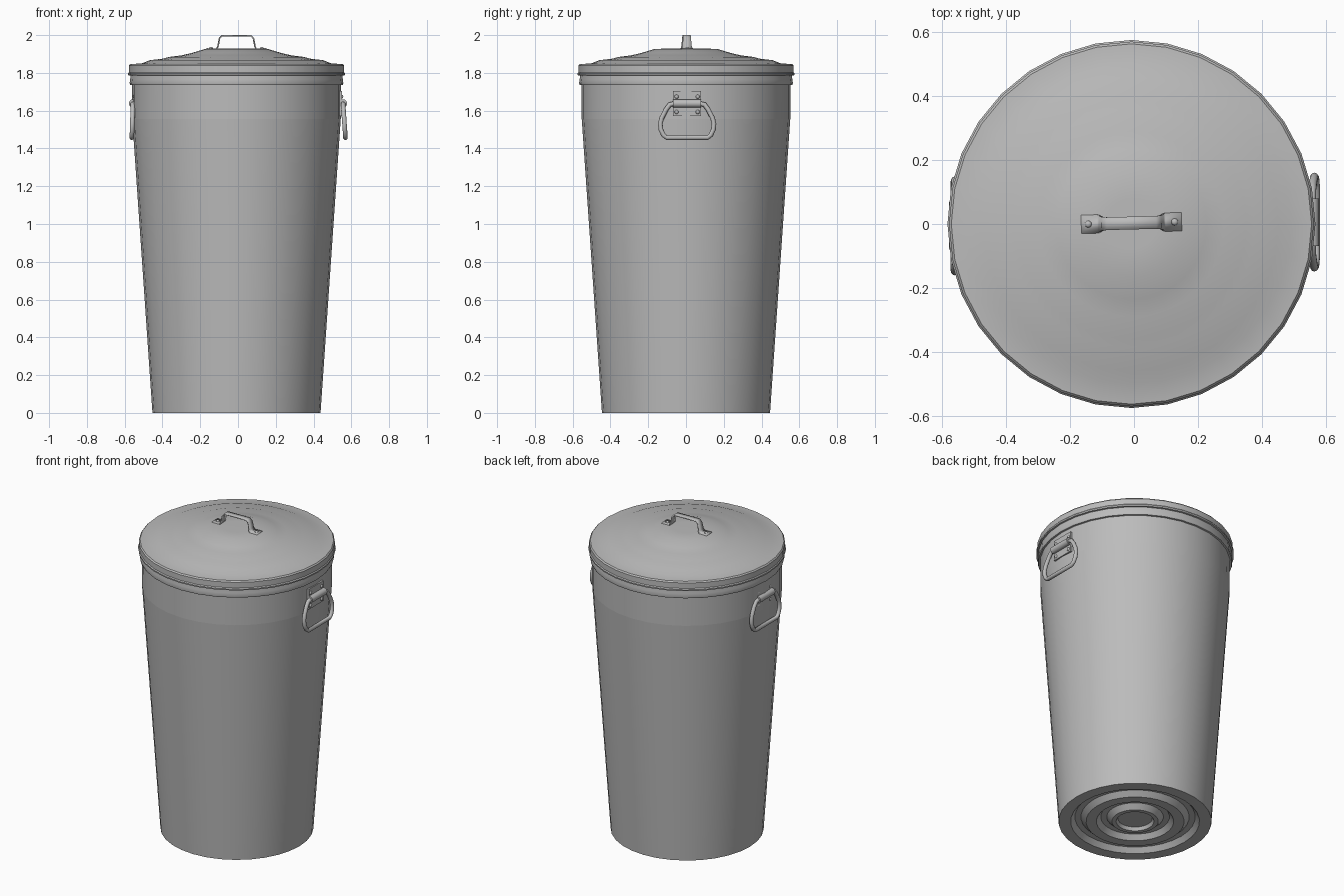
import bpy, bmesh, math
from mathutils import Vector, Matrix

cube = bpy.data.objects.get("Cube")
if cube:
    bpy.data.objects.remove(cube, do_unlink=True)

STEEL = (0.5, 0.5, 0.5, 1)
steel = bpy.data.materials.new("galvanised_steel")
steel.use_nodes = True
steel.diffuse_color = STEEL
steel.node_tree.nodes["Principled BSDF"].inputs["Base Color"].default_value = STEEL

SIDES = 32
CX = -0.008  # axis of can and lid


def finish(bm, name, angle=35):
    bmesh.ops.recalc_face_normals(bm, faces=bm.faces)
    mesh = bpy.data.meshes.new(name)
    bm.to_mesh(mesh)
    bm.free()
    mesh.materials.append(steel)
    obj = bpy.data.objects.new(name, mesh)
    bpy.context.collection.objects.link(obj)
    bpy.ops.object.select_all(action='DESELECT')
    bpy.context.view_layer.objects.active = obj
    obj.select_set(True)
    bpy.ops.object.shade_smooth_by_angle(angle=math.radians(angle))
    return obj


def lathe(name, profile, angle=35):
    """Spin (radius, height) points about the can's axis."""
    bm = bmesh.new()
    verts = [bm.verts.new((0, r, z)) for r, z in profile]
    edges = [bm.edges.new(pair) for pair in zip(verts, verts[1:])]
    bmesh.ops.spin(bm, geom=verts + edges, cent=(0, 0, 0), axis=(0, 0, 1),
                   angle=math.tau, steps=SIDES, use_merge=True)
    bmesh.ops.remove_doubles(bm, verts=bm.verts, dist=0.0001)
    bmesh.ops.translate(bm, verts=bm.verts, vec=(CX, 0, 0))
    return finish(bm, name, angle)


def tube(name, points, radius, sides=10, closed=False):
    """Sweep a circle along a path with mitred corners."""
    bm = bmesh.new()
    pts = [Vector(p) for p in points]
    n = len(pts)
    rings = []
    for i, p in enumerate(pts):
        a = pts[i - 1] if closed or i else p
        b = pts[(i + 1) % n] if closed or i < n - 1 else p
        t = (b - a).normalized()
        u = t.cross(Vector((1, 0, 0))).normalized()
        v = t.cross(u)
        rings.append([bm.verts.new(p + radius * (u * math.cos(k * math.tau / sides)
                                                 + v * math.sin(k * math.tau / sides)))
                      for k in range(sides)])
    for i in range(n if closed else n - 1):
        r, s = rings[i], rings[(i + 1) % n]
        for k in range(sides):
            j = (k + 1) % sides
            bm.faces.new((r[k], r[j], s[j], s[k]))
    if not closed:
        bm.faces.new(rings[0])
        bm.faces.new(rings[-1])
    return finish(bm, name, 50)


def box(name, centre, size):
    bm = bmesh.new()
    bmesh.ops.create_cube(bm, size=1, matrix=Matrix.Translation(centre) @ Matrix.Diagonal((*size, 1)))
    return finish(bm, name)


def rivet(name, centre, radius, squash):
    bm = bmesh.new()
    bmesh.ops.create_uvsphere(bm, u_segments=10, v_segments=6, radius=radius,
                              matrix=Matrix.Translation(centre) @ Matrix.Diagonal((*squash, 1)))
    return finish(bm, name, 60)


# Can: tapered wall, straight collar, rolled rim
lathe("can_wall", [(0.445, 0), (0.552, 1.555)])
lathe("can_collar", [(0.552, 1.555), (0.553, 1.735)])
lathe("can_rim", [(0.553, 1.735), (0.563, 1.737), (0.566, 1.745), (0.563, 1.765),
                  (0.56, 1.80), (0.545, 1.80), (0.54, 1.735), (0.54, 1.56)])

# Base pressed with concentric grooves
base = [(0.445, 0)]
for outer in (0.375, 0.225):
    base += [(outer, 0), (outer - 0.025, 0.03), (outer - 0.06, 0.03), (outer - 0.09, 0)]
base += [(0.11, 0), (0.10, 0.02), (0, 0.02)]
lathe("can_base", base, 25)

# Lid: flared lip, skirt, shallow stepped dome and underside
lathe("lid", [(0.558, 1.80), (0.564, 1.786), (0.574, 1.788), (0.575, 1.797), (0.57, 1.803),
              (0.57, 1.838), (0.563, 1.846), (0.50, 1.851), (0.46, 1.867), (0.385, 1.876),
              (0.36, 1.884), (0.29, 1.893), (0.235, 1.906), (0.165, 1.927), (0.08, 1.929), (0, 1.929)])

# Lid grip: bent strap, narrower at the top
half_path = [(0.157, 1.927, 0.029), (0.105, 1.927, 0.029), (0.098, 1.94, 0.025),
             (0.090, 1.982, 0.021), (0.076, 1.997, 0.02)]
path = [(-x, z, w) for x, z, w in half_path] + [(x, z, w) for x, z, w in reversed(half_path)]
bm = bmesh.new()
rows = [[bm.verts.new((x, s * w, z)) for s in (-1, 1)] for x, z, w in path]
for a, b in zip(rows, rows[1:]):
    bm.faces.new((a[0], b[0], b[1], a[1]))
place = Matrix.Translation((CX, 0.003, 0)) @ Matrix.Rotation(math.radians(1.5), 4, 'Z')
bmesh.ops.transform(bm, matrix=place, verts=bm.verts)
grip = finish(bm, "lid_grip", 30)
thick = grip.modifiers.new("thickness", 'SOLIDIFY')
thick.thickness = 0.007
thick.offset = 0
for s, side in ((1, "left"), (-1, "right")):
    rivet(f"lid_grip_rivet_{side}", place @ Vector((s * 0.135, 0, 1.93)), 0.011, (1, 1, 0.7))

# Side handles: plate, rivets, hinge sleeve and hanging bail
HINGE_Z = 1.638
half_bail = [(0.065, 1.638), (0.092, 1.632), (0.112, 1.605), (0.135, 1.56), (0.142, 1.53),
             (0.139, 1.50), (0.125, 1.47), (0.108, 1.457)]
for s, side, swing in ((1, "left", 0.013), (-1, "right", 0.006)):
    cy = s * 0.006
    box(f"handle_plate_{side}", (s * 0.543, cy, HINGE_Z), (0.014, 0.148, 0.13))
    for j, y in enumerate((-0.056, 0.056)):
        for k, z in enumerate((1.593, 1.674)):
            rivet(f"handle_rivet_{side}_{j}{k}", (s * 0.55, cy + y, z), 0.011, (0.7, 1, 1))
    tube(f"handle_hinge_{side}", [(s * 0.556, cy - 0.074, HINGE_Z), (s * 0.556, cy + 0.074, HINGE_Z)],
         0.022, 14)
    outline = half_bail + [(-y, z) for y, z in reversed(half_bail)]
    tube(f"handle_bail_{side}",
         [(s * (0.556 + swing * (HINGE_Z - z) / 0.18), cy + y, z) for y, z in outline],
         0.0125, 10, closed=True)
